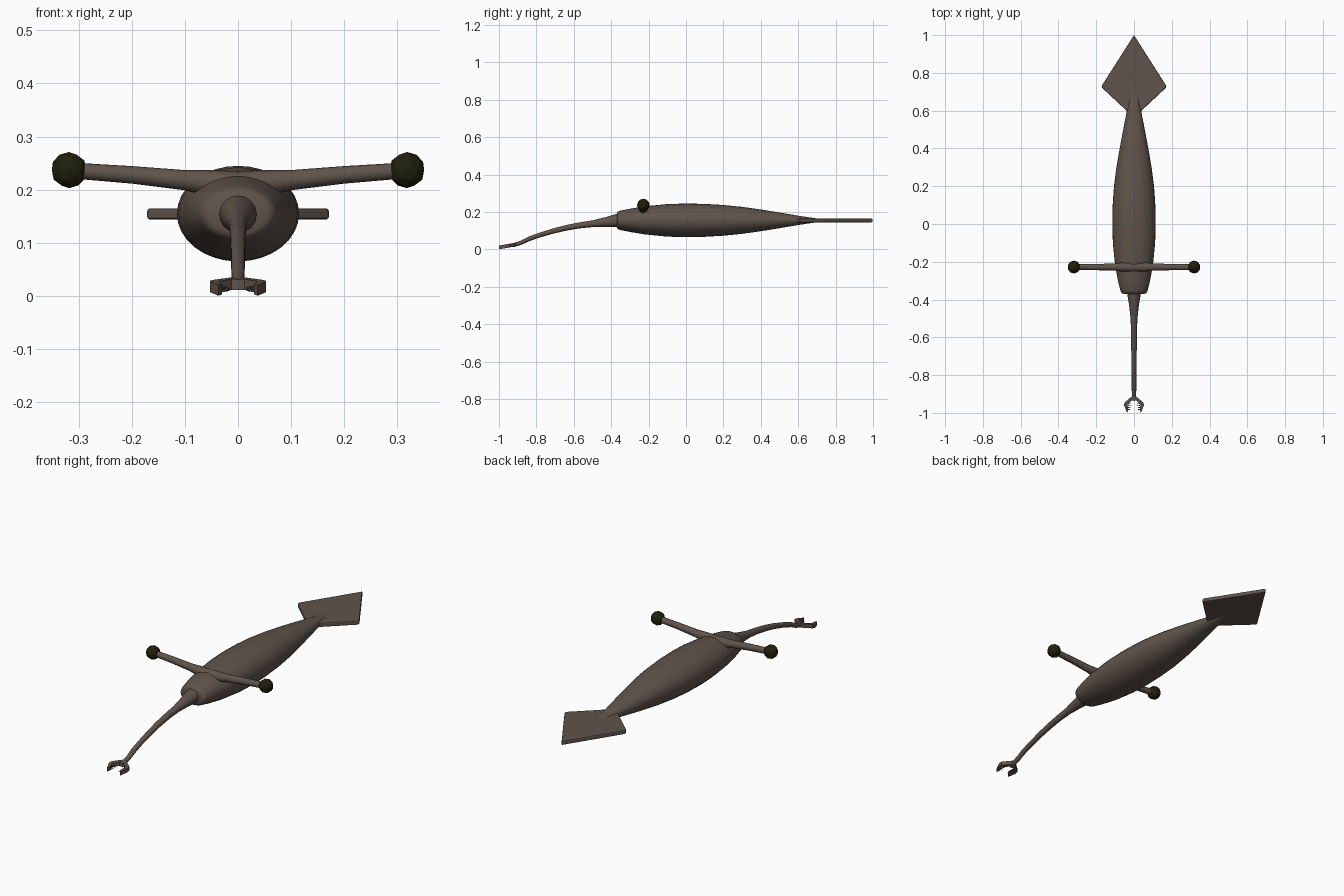
import bpy
import bmesh
import math
from mathutils import Matrix, Vector

if "Cube" in bpy.data.objects:
    bpy.data.objects.remove(bpy.data.objects["Cube"])


def material(name, colour):
    m = bpy.data.materials.new(name)
    m.use_nodes = True
    m.diffuse_color = (*colour, 1)
    m.node_tree.nodes["Principled BSDF"].inputs["Base Color"].default_value = (*colour, 1)
    return m


skin = material("brown skin", (0.115, 0.088, 0.07))
eye_dark = material("dark olive eye", (0.015, 0.015, 0.004))


def finish(bm, name, mat, mirror=False, smooth=None):
    bmesh.ops.recalc_face_normals(bm, faces=bm.faces)
    mesh = bpy.data.meshes.new(name)
    bm.to_mesh(mesh)
    bm.free()
    mesh.materials.append(mat)
    ob = bpy.data.objects.new(name, mesh)
    bpy.context.collection.objects.link(ob)
    if mirror:
        ob.modifiers.new("Mirror", "MIRROR")
    if smooth:
        bpy.ops.object.select_all(action="DESELECT")
        ob.select_set(True)
        bpy.context.view_layer.objects.active = ob
        bpy.ops.object.shade_smooth_by_angle(angle=math.radians(smooth))
    return ob


def loft(bm, rings, sides, u, v):
    """Skin ellipses given as (centre, radius along u, radius along v)."""
    loops = []
    for centre, ru, rv in rings:
        turns = [2 * math.pi * i / sides for i in range(sides)]
        loops.append([bm.verts.new(Vector(centre) + u * ru * math.cos(t) + v * rv * math.sin(t))
                      for t in turns])
    for a, b in zip(loops, loops[1:]):
        for i in range(sides):
            j = (i + 1) % sides
            bm.faces.new((a[i], a[j], b[j], b[i]))
    bm.faces.new(loops[0])
    bm.faces.new(loops[-1])


def plate(bm, outline, low, high):
    """Extrude a flat outline between two heights."""
    bottom = [bm.verts.new((x, y, low)) for x, y in outline]
    top = [bm.verts.new((x, y, high)) for x, y in outline]
    bm.faces.new(bottom)
    bm.faces.new(top)
    for i in range(len(outline)):
        j = (i + 1) % len(outline)
        bm.faces.new((bottom[i], bottom[j], top[j], top[i]))


X, Y, Z = Vector((1, 0, 0)), Vector((0, 1, 0)), Vector((0, 0, 1))

# Spindle body: y, half width, half height
body = [(-0.37, 0.055, 0.038), (-0.365, 0.067, 0.046), (-0.35, 0.073, 0.052),
        (-0.3, 0.085, 0.062), (-0.22, 0.1, 0.075), (-0.1, 0.112, 0.087),
        (0, 0.115, 0.09), (0.1, 0.113, 0.088), (0.2, 0.106, 0.082), (0.3, 0.093, 0.072),
        (0.4, 0.076, 0.058), (0.5, 0.057, 0.042), (0.6, 0.038, 0.025), (0.7, 0.02, 0.01)]
bm = bmesh.new()
loft(bm, [((0, y, 0.155), w, h) for y, w, h in body], 32, X, Z)
finish(bm, "body", skin, smooth=50)

# Drooping trunk: y, z, radius
trunk = [(-0.34, 0.156, 0.038), (-0.38, 0.153, 0.034), (-0.43, 0.146, 0.026),
         (-0.5, 0.137, 0.018), (-0.57, 0.128, 0.016), (-0.64, 0.115, 0.015),
         (-0.71, 0.098, 0.014), (-0.78, 0.077, 0.013), (-0.84, 0.056, 0.013),
         (-0.88, 0.036, 0.012), (-0.925, 0.022, 0.011)]
bm = bmesh.new()
loft(bm, [((0, y, z), r, r) for y, z, r in trunk], 16, X, Z)
finish(bm, "trunk", skin, smooth=50)

# Pincer jaws, tilted down towards the tips
jaw = [(0, -0.905), (0.014, -0.915), (0.05, -0.945), (0.053, -0.96), (0.037, -1.0),
       (0.03, -0.985), (0.037, -0.96), (0.012, -0.934), (0, -0.936)]
bm = bmesh.new()
plate(bm, jaw, 0.009, 0.029)
for v in bm.verts:
    v.co.z += (v.co.y + 0.95) * 0.17
finish(bm, "jaws", skin, mirror=True)

# Small teeth pointing inward from the jaws
bm = bmesh.new()
for k in range(4):
    start = Vector((0.034, -0.952 - 0.01 * k, 0.016 - 0.002 * k))
    place = Matrix.Translation(start - X * 0.01) @ Matrix.Rotation(-math.pi / 2, 4, "Y")
    bmesh.ops.create_cone(bm, cap_ends=True, segments=5, radius1=0.004, radius2=0,
                          depth=0.022, matrix=place)
finish(bm, "teeth", skin, mirror=True)

# Diamond tail fin with softened edges
fin = [(0, 1.0), (-0.172, 0.73), (-0.168, 0.72), (-0.04, 0.6), (0, 0.57),
       (0.04, 0.6), (0.168, 0.72), (0.172, 0.73)]
bm = bmesh.new()
plate(bm, fin, 0.144, 0.165)
tail = finish(bm, "tail_fin", skin)
bevel = tail.modifiers.new("Bevel", "BEVEL")
bevel.width = 0.005
bevel.segments = 2

# Eye stalks, flaring where they meet the body
stalk = [(0, 0.208, 0.027), (0.06, 0.213, 0.024), (0.1, 0.218, 0.019),
         (0.2, 0.228, 0.0165), (0.31, 0.236, 0.015)]
bm = bmesh.new()
loft(bm, [((x, -0.228, z), r, r) for x, z, r in stalk], 16, Y, Z)
finish(bm, "eye_stalks", skin, mirror=True, smooth=50)

# Faceted eyes
bm = bmesh.new()
bmesh.ops.create_icosphere(bm, subdivisions=2, radius=0.034,
                           matrix=Matrix.Translation((0.318, -0.228, 0.237)))
finish(bm, "eyes", eye_dark, mirror=True)
